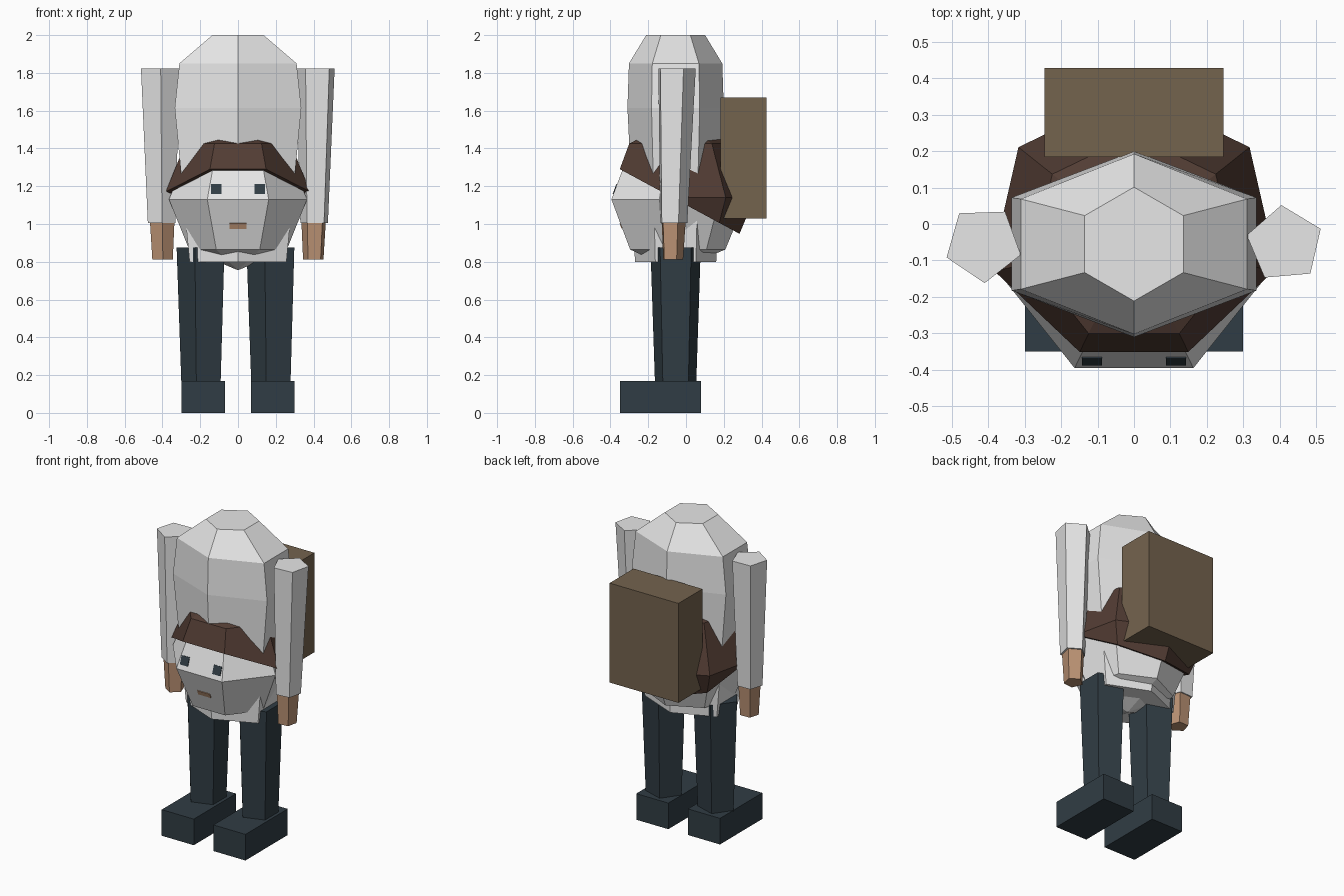
import bpy, bmesh
from math import cos, sin, radians, pi, atan2
from mathutils import Vector, Matrix

cube = bpy.data.objects.get("Cube")
if cube:
    bpy.data.objects.remove(cube, do_unlink=True)


def material(name, rgb):
    m = bpy.data.materials.new(name)
    m.use_nodes = True
    m.diffuse_color = (*rgb, 1)
    m.node_tree.nodes["Principled BSDF"].inputs["Base Color"].default_value = (*rgb, 1)
    return m


PALE = material("pale_grey", (0.8, 0.8, 0.8))
HAIR = material("dark_brown", (0.085, 0.046, 0.034))
PACK = material("canvas_brown", (0.175, 0.125, 0.076))
NAVY = material("dark_slate", (0.03, 0.046, 0.058))
SKIN = material("tan", (0.5, 0.29, 0.175))


def finish(name, bm, mat):
    bmesh.ops.recalc_face_normals(bm, faces=bm.faces)
    me = bpy.data.meshes.new(name)
    bm.to_mesh(me)
    bm.free()
    me.materials.append(mat)
    ob = bpy.data.objects.new(name, me)
    bpy.context.collection.objects.link(ob)
    return ob


def loft(rings, sides, start):
    """Bridge rings of (x, y, z, radius_x, radius_y); a zero radius makes a pole."""
    bm = bmesh.new()
    loops = []
    for x, y, z, rx, ry in rings:
        angles = [radians(start) + 2 * pi * i / sides for i in range(sides)]
        loops.append([bm.verts.new((x + rx * cos(a), y + ry * sin(a), z)) for a in angles])
    for low, high in zip(loops, loops[1:]):
        for i in range(sides):
            j = (i + 1) % sides
            bm.faces.new((low[i], low[j], high[j], high[i]))
    for loop, ring in ((loops[0], rings[0]), (loops[-1], rings[-1])):
        if ring[3] > 0:
            bm.faces.new(loop)
    bmesh.ops.remove_doubles(bm, verts=bm.verts, dist=0.0001)
    return bm


def ball(y, z, r):
    """Seven-sided low-poly sphere with a flat front."""
    rings = [(0, y, z + r * sin(k * pi / 4), r * cos(k * pi / 4), r * cos(k * pi / 4))
             for k in (-1, 0, 1)]
    return loft([(0, y, z - r, 0, 0)] + rings + [(0, y, z + r, 0, 0)], 7, 90)


def box(name, low, high, mat, tilt=0):
    low, high = Vector(low), Vector(high)
    bm = bmesh.new()
    bmesh.ops.create_cube(bm, size=1, matrix=Matrix.Translation((low + high) / 2)
                          @ Matrix.Rotation(tilt, 4, "X")
                          @ Matrix.Diagonal((*(high - low), 1)))
    return finish(name, bm, mat)


# Torso: hexagonal body with a tapered top
torso_rings = [(0, -0.055, 0.8, 0.296, 0.215), (0, -0.055, 1.615, 0.387, 0.255),
               (0, -0.055, 1.85, 0.358, 0.247), (0, -0.055, 2.0, 0.156, 0.156)]
finish("torso", loft(torso_rings, 6, 90), PALE)

# Head, and hair as a larger shell cut by a sloping plane
HEAD_Y, HEAD_Z, HEAD_R = -0.057, 1.13, 0.375
finish("head", ball(HEAD_Y, HEAD_Z, HEAD_R), PALE)
bm = ball(-0.042, 1.14, 0.405)
cut = bmesh.ops.bisect_plane(bm, geom=bm.verts[:] + bm.edges[:] + bm.faces[:],
                             plane_co=(0, -0.35, 1.29), plane_no=(0, 0.54, 1),
                             clear_inner=True)
rim = [g for g in cut["geom_cut"] if isinstance(g, bmesh.types.BMEdge)]
bmesh.ops.edgeloop_fill(bm, edges=rim)
finish("hair", bm, HAIR)

# Face plates lie on the sloping front panels of the head
FRONT = HEAD_R * cos(pi / 7)
DROP = FRONT * (1 - cos(pi / 4))
RISE = HEAD_R * sin(pi / 4)
LEAN = atan2(DROP, RISE)


def face_plate(name, x, z, w, h, mat):
    y = HEAD_Y - FRONT + abs(z - HEAD_Z) * DROP / RISE
    tilt = -LEAN if z > HEAD_Z else LEAN
    box(name, (x - w / 2, y - 0.004, z - h / 2), (x + w / 2, y + 0.004, z + h / 2), mat, tilt)


face_plate("mouth", 0, 0.99, 0.09, 0.03, SKIN)

# Paired parts
for side, s in (("left", 1), ("right", -1)):
    face_plate(side + "_eye", s * 0.115, 1.184, 0.056, 0.056, NAVY)
    finish(side + "_leg", loft([(s * 0.185, -0.055, 0.16, 0.115, 0.115),
                                (s * 0.185, -0.055, 0.875, 0.14, 0.14)], 5, 36), NAVY)
    inner, outer = sorted((s * 0.07, s * 0.298))
    box(side + "_shoe", (inner, -0.35, 0), (outer, 0.08, 0.168), NAVY)
    turn = 95 if s > 0 else -88
    finish(side + "_arm", loft([(s * 0.405, -0.07, 1.005, 0.077, 0.077),
                                (s * 0.413, -0.055, 1.822, 0.107, 0.107)], 5, turn), PALE)
    finish(side + "_hand", loft([(s * 0.4, -0.072, 0.812, 0.057, 0.057),
                                 (s * 0.402, -0.07, 1.01, 0.068, 0.068)], 5, turn), SKIN)

# Backpack
box("backpack", (-0.245, 0.183, 1.03), (0.245, 0.427, 1.67), PACK)
